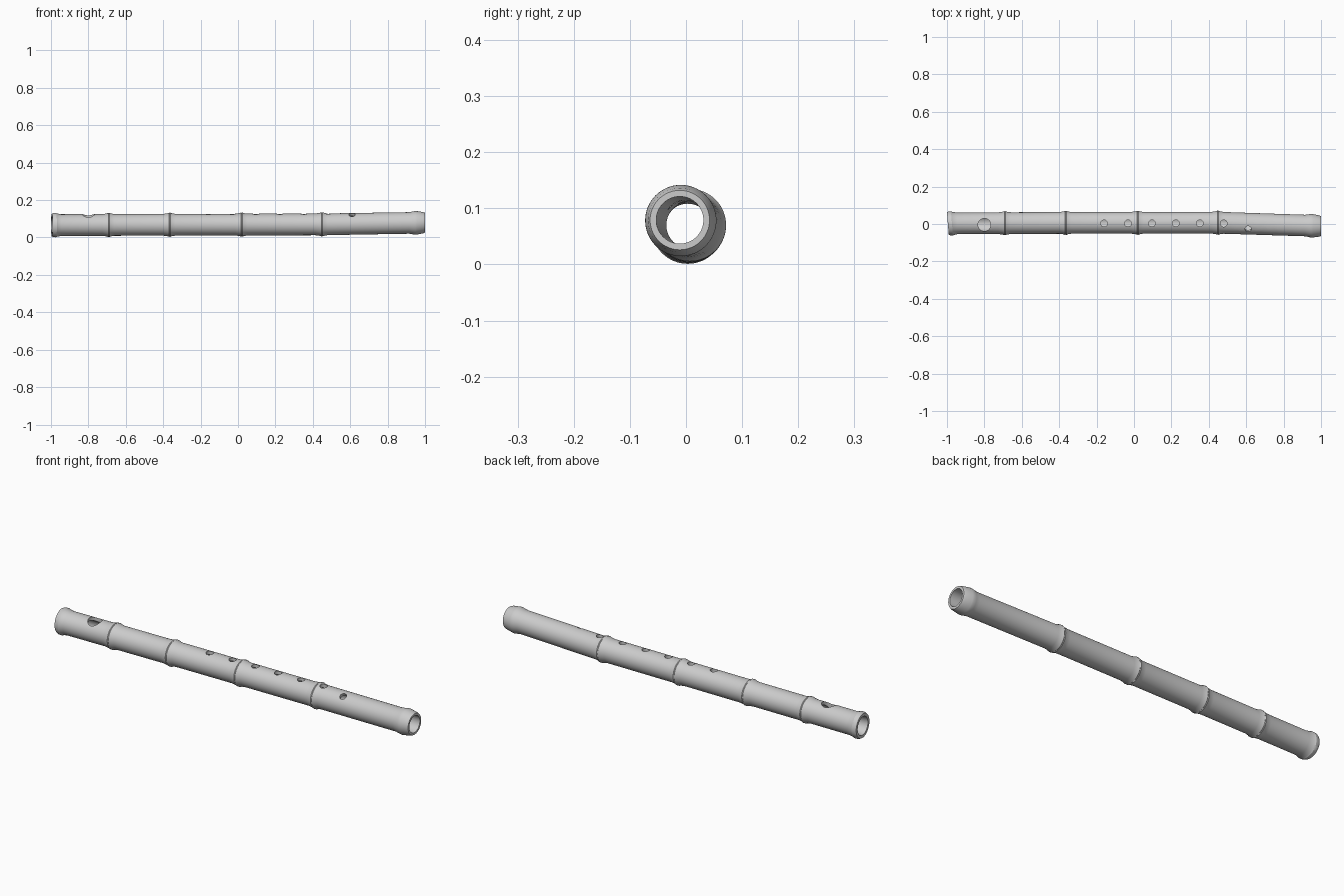
import bpy
import bmesh
from math import sin, cos, pi
from mathutils import Vector, Matrix

cube = bpy.data.objects.get("Cube")
if cube:
    bpy.data.objects.remove(cube, do_unlink=True)

SIDES = 64
BODY = 0.058
BORE = 0.042
NODES = (-0.69, -0.365, 0.02, 0.45)

# One plain grey for the whole flute
grey = bpy.data.materials.new("light_grey")
grey.use_nodes = True
grey.diffuse_color = (0.6, 0.6, 0.6, 1)
grey.node_tree.nodes["Principled BSDF"].inputs["Base Color"].default_value = (0.6, 0.6, 0.6, 1)

# Slightly crooked centre line: x, y, z
AXIS = [Vector(p) for p in ((-1, 0.003, 0.066), (-0.365, 0.006, 0.068),
                            (0.45, 0.007, 0.07), (1, -0.011, 0.079))]


def centre(x):
    for a, b in zip(AXIS, AXIS[1:]):
        if x <= b.x:
            break
    return a.lerp(b, (x - a.x) / (b.x - a.x))


def make_object(name, bm):
    mesh = bpy.data.meshes.new(name)
    bmesh.ops.recalc_face_normals(bm, faces=bm.faces)
    bm.to_mesh(mesh)
    bm.free()
    mesh.materials.append(grey)
    obj = bpy.data.objects.new(name, mesh)
    bpy.context.collection.objects.link(obj)
    return obj


# Outer profile: flared left end, bulging bamboo nodes, rounded right collar
profile = [(-1, 0.06), (-0.992, 0.064), (-0.978, 0.065), (-0.972, 0.062), (-0.945, BODY)]
for n in NODES:
    profile += [(n - 0.035, BODY), (n - 0.014, 0.061), (n - 0.003, 0.0645),
                (n, 0.0625), (n + 0.003, 0.0645), (n + 0.012, 0.061), (n + 0.03, BODY)]
profile += [(0.915, 0.0575), (0.935, 0.061), (0.948, 0.0635), (0.957, 0.0625),
            (0.99, 0.057), (1, 0.053)]
# Bore, running back from the right end
profile += [(1, BORE), (0.45, BORE), (-0.365, BORE), (-0.97, BORE), (-1, 0.046)]

bm = bmesh.new()
rings = []
for x, r in profile:
    c = centre(x)
    # The left mouth is cut a little askew
    skew = 0.1 if x < -0.96 else 0
    ring = []
    for i in range(SIDES):
        a = 2 * pi * i / SIDES
        shift = skew * (BODY - r * cos(a)) * 0.8
        ring.append(bm.verts.new((c.x + max(shift, 0), c.y + r * cos(a), c.z + r * sin(a))))
    rings.append(ring)
for a, b in zip(rings, rings[1:] + rings[:1]):
    for i in range(SIDES):
        j = (i + 1) % SIDES
        bm.faces.new((a[i], a[j], b[j], b[i]))
flute = make_object("flute_tube", bm)

# Blow hole, six finger holes and one turned hole: x, y offset, radius, turn
holes = [(-0.8, -0.008, 0.034, 0)]
holes += [(-0.16 + 0.128 * i, -0.003, 0.018, 0) for i in range(6)]
holes += [(0.61, 0, 0.017, pi / 6)]
bm = bmesh.new()
for x, dy, r, turn in holes:
    c = centre(x) + Vector((0, dy, 0))
    place = Matrix.Translation(c) @ Matrix.Rotation(turn, 4, "X") @ Matrix.Translation((0, 0, 0.06))
    bmesh.ops.create_cone(bm, cap_ends=True, segments=32, radius1=r, radius2=r,
                          depth=0.1, matrix=place)
cutter = make_object("hole_cutter", bm)

cut = flute.modifiers.new("holes", "BOOLEAN")
cut.operation = "DIFFERENCE"
cut.solver = "EXACT"
cut.object = cutter

# Bake the cut, then drop the cutter and smooth the surface
bpy.ops.object.select_all(action="DESELECT")
flute.select_set(True)
bpy.context.view_layer.objects.active = flute
bpy.ops.object.modifier_apply(modifier=cut.name)
bpy.data.objects.remove(cutter, do_unlink=True)
bpy.ops.object.shade_smooth_by_angle(angle=pi / 6)
